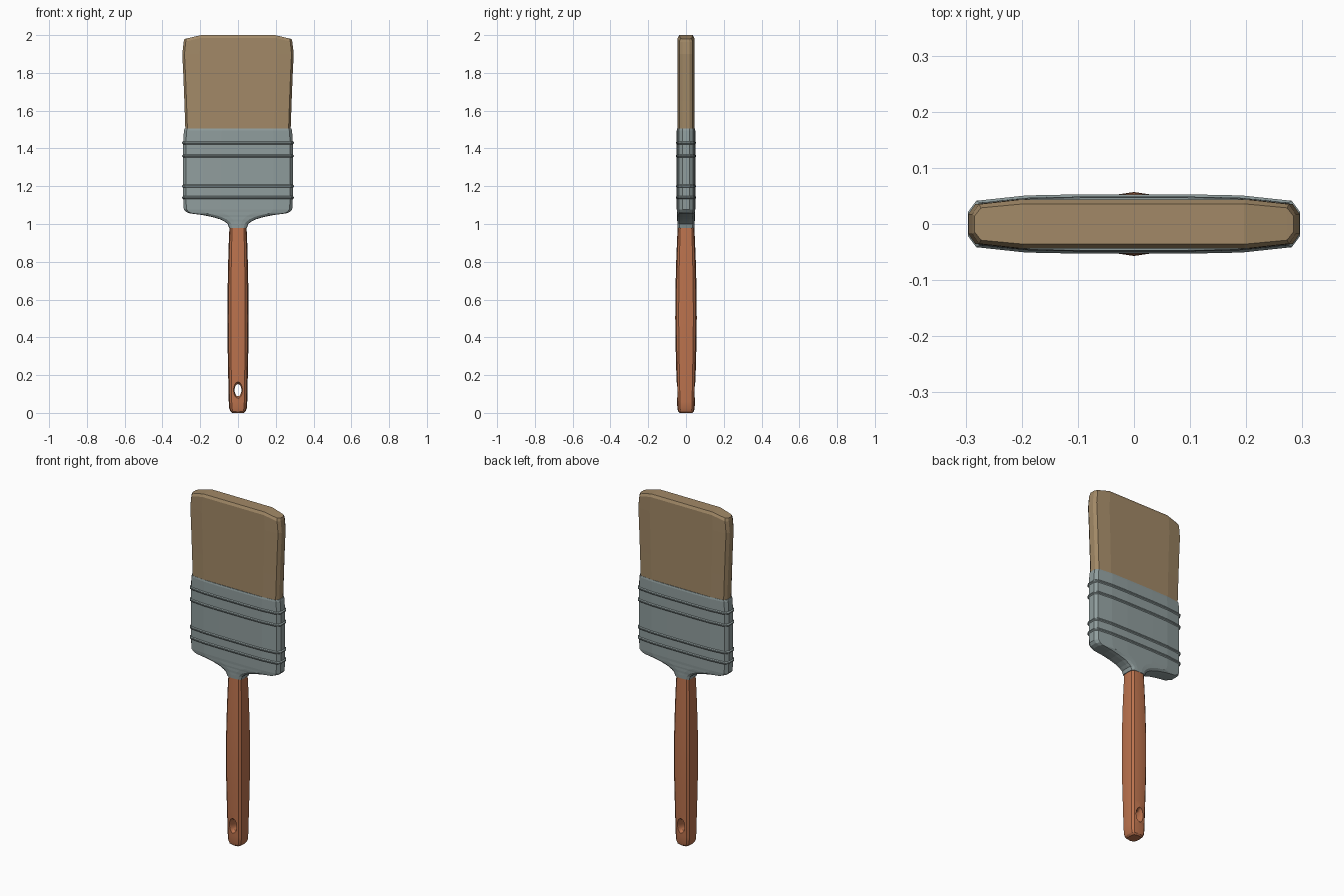
import bpy, bmesh, math

if "Cube" in bpy.data.objects:
    bpy.data.objects.remove(bpy.data.objects["Cube"])


def material(name, rgb):
    m = bpy.data.materials.new(name)
    m.diffuse_color = (*rgb, 1)
    m.use_nodes = True
    m.node_tree.nodes["Principled BSDF"].inputs["Base Color"].default_value = m.diffuse_color
    return m


def ring(quarter, w, d):
    """Mirror a quarter outline (from +x side to +y middle) into a closed ring."""
    half = quarter + [(-x, y) for x, y in reversed(quarter[:-1])]
    full = half + [(x, -y) for x, y in reversed(half) if y > 0]
    return [(x * w, y * d) for x, y in full]


def loft(name, quarter, sections, mat, sag=None):
    """Skin rings of (z, half width, half depth) and cap both ends."""
    bm = bmesh.new()
    rings = []
    for z, w, d in sections:
        rings.append([bm.verts.new((x, y, z - (sag(x, z) if sag else 0)))
                      for x, y in ring(quarter, w, d)])
    n = len(rings[0])
    for a, b in zip(rings, rings[1:]):
        for i in range(n):
            j = (i + 1) % n
            bm.faces.new((a[i], a[j], b[j], b[i]))
    bm.faces.new(list(reversed(rings[0])))
    top = rings[-1]
    if sag:  # cap strips running front to back
        for i in range(n // 2 - 1):
            bm.faces.new((top[i], top[i + 1], top[n - 2 - i], top[n - 1 - i]))
    else:
        bm.faces.new(top)
    bmesh.ops.recalc_face_normals(bm, faces=bm.faces)
    me = bpy.data.meshes.new(name)
    bm.to_mesh(me)
    bm.free()
    ob = bpy.data.objects.new(name, me)
    bpy.context.collection.objects.link(ob)
    if mat:
        me.materials.append(mat)
    return ob


wood = material("wood", (0.50, 0.17, 0.075))
metal = material("metal", (0.28, 0.34, 0.34))
hair = material("hair", (0.36, 0.25, 0.135))

# Ferrule: flared neck, then a flat sleeve with four pressed ridges
flat = [(1, .4), (.95, .78), (.65, .96), (.3, 1), (0, 1)]
sleeve = [(.98, .048, .045), (1.0, .054, .046), (1.012, .07, .046), (1.025, .095, .047),
          (1.038, .14, .047), (1.048, .19, .048), (1.056, .255, .048),
          (1.064, .275, .048), (1.078, .287, .049)]
for z in (1.14, 1.2, 1.36, 1.43):
    sleeve += [(z - .008, .29, .049), (z - .003, .296, .053),
               (z + .003, .296, .053), (z + .008, .29, .049)]
sleeve += [(1.495, .286, .049), (1.505, .283, .047)]
loft("ferrule", flat, sleeve, metal)

# Bristles: slightly flared block with a tip that drops towards the corners
hairs = [(1.48, .278, .044), (1.65, .284, .044), (1.80, .290, .044),
         (1.90, .295, .044), (1.985, .288, .044), (2.0, .284, .036)]
bristle_q = [(1, .4), (.96, .8), (.69, 1), (.35, 1), (0, 1)]
loft("bristles", bristle_q, hairs, hair,
     lambda x, z: max(0, abs(x) - .2) * .25 if z > 1.95 else 0)

# Handle: softly bulging square bar with rounded corners
bar = [(1, 0), (.9, .68), (.68, .9), (0, 1)]
grip = [(0, .030, .034), (.008, .040, .042), (.025, .047, .046), (.06, .049, .047),
        (.2, .052, .051), (.35, .055, .055), (.5, .056, .057), (.65, .055, .056),
        (.8, .052, .052), (.9, .049, .048), (.99, .045, .044)]
handle = loft("handle", bar, grip, wood)

# Hanging hole: oval hourglass cutter through the handle end
circle = [(math.cos(a), math.sin(a)) for a in (math.pi / 2 * i / 6 for i in range(7))]
circle[0] = (1, 0)
cutter = loft("hole_cutter", circle,
              [(-.08, .036, .060), (-.042, .022, .040), (-.03, .018, .032),
               (.03, .018, .032), (.042, .022, .040), (.08, .036, .060)], None)
cutter.rotation_euler.x = math.pi / 2
cutter.location.z = .12
cutter.hide_render = True
cutter.hide_set(True)
cut = handle.modifiers.new("hanging_hole", 'BOOLEAN')
cut.operation = 'DIFFERENCE'
cut.solver = 'EXACT'
cut.object = cutter

# Smooth the handle's gentle curves, keep its corners crisp
bpy.context.view_layer.objects.active = handle
handle.select_set(True)
bpy.ops.object.modifier_apply(modifier=cut.name)
bpy.ops.object.shade_smooth_by_angle(angle=math.radians(28))
bpy.data.objects.remove(cutter)
